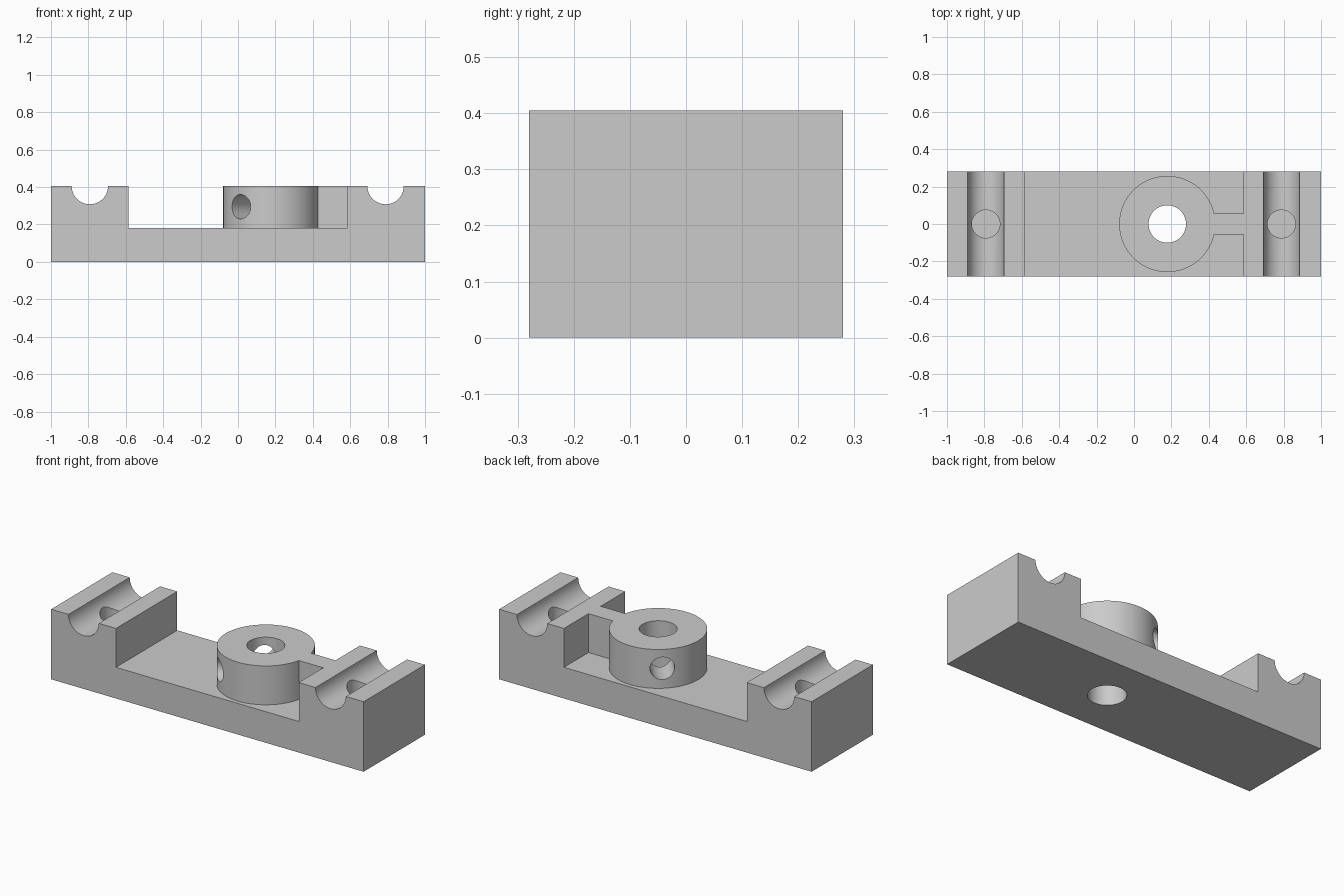
import bpy
import bmesh
from math import pi, cos, sin, radians
from mathutils import Matrix, Vector

cube = bpy.data.objects.get("Cube")
if cube:
    bpy.data.objects.remove(cube, do_unlink=True)

TOP, FLOOR, HALF_W = 0.405, 0.18, 0.28
GROOVES, GROOVE_R = (-0.792, 0.789), 0.097
STEP = 0.585
BOSS = Vector((0.178, 0, 0))

grey = bpy.data.materials.new("light grey")
grey.use_nodes = True
grey.diffuse_color = (0.6, 0.6, 0.6, 1)
grey.node_tree.nodes["Principled BSDF"].inputs["Base Color"].default_value = (0.6, 0.6, 0.6, 1)


def make_object(name, bm):
    bmesh.ops.recalc_face_normals(bm, faces=bm.faces)
    mesh = bpy.data.meshes.new(name)
    bm.to_mesh(mesh)
    bm.free()
    mesh.materials.append(grey)
    obj = bpy.data.objects.new(name, mesh)
    bpy.context.collection.objects.link(obj)
    return obj


def cylinder(name, radius, start, end, sides=64):
    start, end = Vector(start), Vector(end)
    axis = end - start
    turn = axis.to_track_quat("Z", "Y").to_matrix().to_4x4()
    bm = bmesh.new()
    bmesh.ops.create_cone(bm, cap_ends=True, segments=sides, radius1=radius,
                          radius2=radius, depth=axis.length,
                          matrix=Matrix.Translation((start + end) / 2) @ turn)
    return make_object(name, bm)


def box(name, low, high):
    low, high = Vector(low), Vector(high)
    bm = bmesh.new()
    bmesh.ops.create_cube(bm, size=1, matrix=Matrix.Translation((low + high) / 2)
                          @ Matrix.Diagonal((high - low).to_4d()))
    return make_object(name, bm)


def combine(target, tool, operation):
    mod = target.modifiers.new(tool.name, "BOOLEAN")
    mod.operation, mod.solver, mod.object = operation, "EXACT", tool
    bpy.context.view_layer.objects.active = target
    bpy.ops.object.modifier_apply(modifier=mod.name)
    bpy.data.objects.remove(tool, do_unlink=True)


# Body: side profile with two end blocks and rounded grooves
def groove(x):
    return [(x + GROOVE_R * cos(a), TOP + GROOVE_R * sin(a))
            for a in (pi + pi * i / 32 for i in range(33))]


profile = ([(-1, 0), (-1, TOP)] + groove(GROOVES[0])
           + [(-STEP, TOP), (-STEP, FLOOR), (STEP, FLOOR), (STEP, TOP)]
           + groove(GROOVES[1]) + [(1, TOP), (1, 0)])
bm = bmesh.new()
face = bm.faces.new([bm.verts.new((x, -HALF_W, z)) for x, z in profile])
extruded = bmesh.ops.extrude_face_region(bm, geom=[face])["geom"]
bmesh.ops.translate(bm, vec=(0, 2 * HALF_W, 0),
                    verts=[v for v in extruded if isinstance(v, bmesh.types.BMVert)])
body = make_object("clamp_body", bm)

# Round boss and the rib tying it to the end block
boss = cylinder("boss", 0.257, BOSS + Vector((0, 0, 0.1)), BOSS + Vector((0, 0, TOP)), 96)
combine(body, boss, "UNION")
combine(body, box("rib", (BOSS.x + 0.15, -0.056, 0.12), (0.65, 0.056, TOP)), "UNION")

# Bore through boss and base
bore = cylinder("bore", 0.1, BOSS - Vector((0, 0, 0.1)), BOSS + Vector((0, 0, 0.6)))
combine(body, bore, "DIFFERENCE")

# Two radial set screw holes
for angle in (radians(130), radians(230)):
    out = Vector((cos(angle), sin(angle), 0))
    centre = BOSS + Vector((0, 0, 0.295))
    combine(body, cylinder("screw_hole", 0.065, centre + out * 0.04, centre + out * 0.4, 48),
            "DIFFERENCE")

# Blind pocket in the bottom of each groove
for x in GROOVES:
    combine(body, cylinder("pocket", 0.075, (x, 0, FLOOR), (x, 0, 0.6), 48), "DIFFERENCE")

bpy.ops.object.select_all(action="DESELECT")
body.select_set(True)
bpy.context.view_layer.objects.active = body
bpy.ops.object.shade_smooth_by_angle(angle=radians(30))
